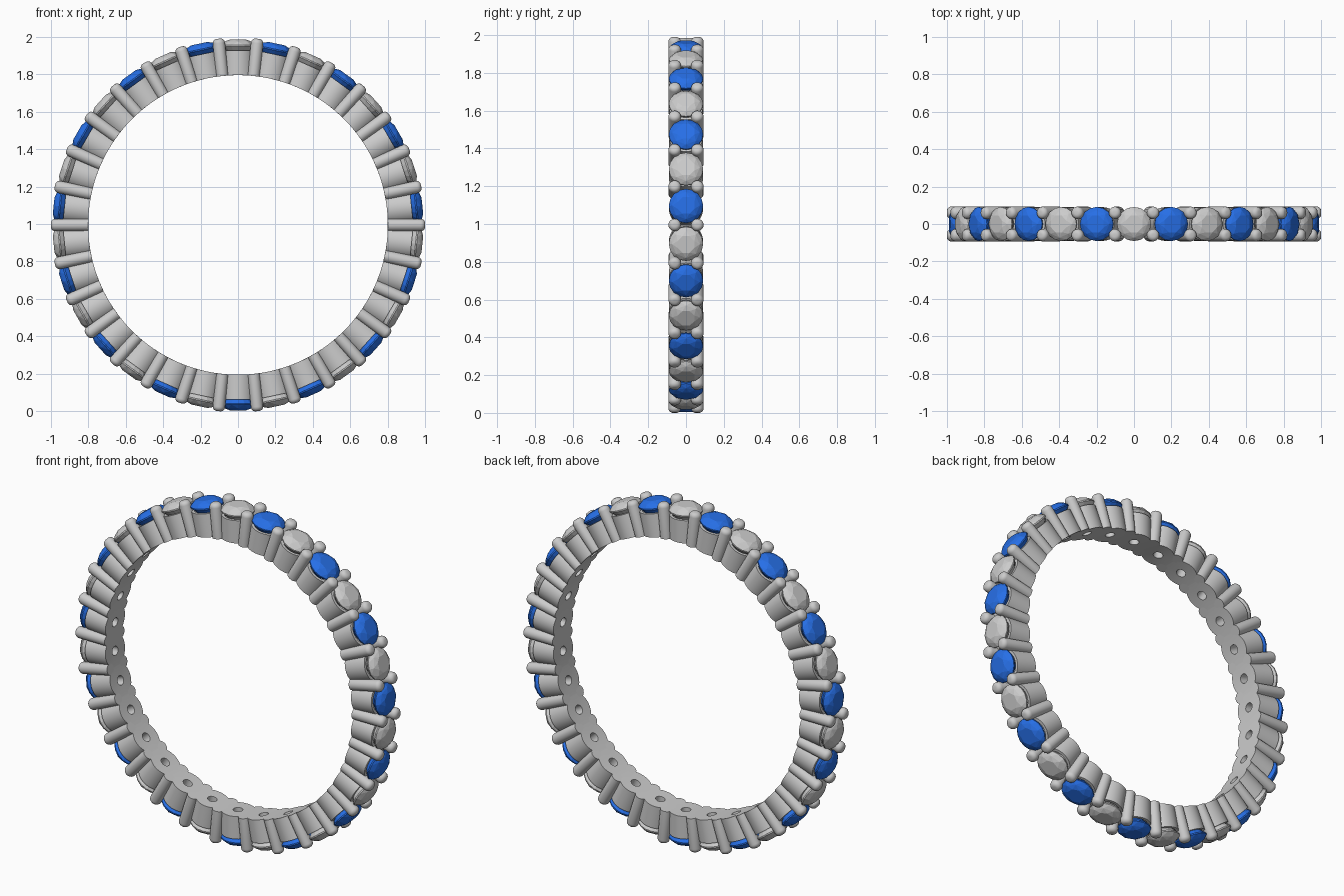
import bpy, bmesh, math
from math import sin, cos, pi, radians

if "Cube" in bpy.data.objects:
    bpy.data.objects.remove(bpy.data.objects["Cube"])

COUNT = 30
STEP = 2 * pi / COUNT
CENTRE_Z = 0.995
INNER_R = 0.80

blue = bpy.data.materials.new("blue_stone")
blue.diffuse_color = (0.02, 0.16, 0.8, 1)
blue.use_nodes = True
blue.node_tree.nodes["Principled BSDF"].inputs["Base Color"].default_value = blue.diffuse_color


def revolve(name, profile, segs, closed=False, offset_y=0.0):
    """Lathe (radius, height) points; height None means on the inner finger bore."""
    bm = bmesh.new()
    rings = []
    for r, h in profile:
        ring = []
        for i in range(segs):
            a = 2 * pi * i / segs
            x, y = r * cos(a), r * sin(a) + offset_y
            z = math.sqrt(INNER_R ** 2 - x * x) if h is None else h
            ring.append(bm.verts.new((x, y, z)))
        rings.append(ring)
    pairs = list(zip(rings, rings[1:]))
    if closed:
        pairs.append((rings[-1], rings[0]))
    for a, b in pairs:
        for i in range(segs):
            j = (i + 1) % segs
            bm.faces.new((a[i], a[j], b[j], b[i]))
    if not closed:
        bm.faces.new(rings[0])
        bm.faces.new(rings[-1])
    bmesh.ops.recalc_face_normals(bm, faces=bm.faces)
    me = bpy.data.meshes.new(name)
    bm.to_mesh(me)
    bm.free()
    for p in me.polygons:
        p.use_smooth = True
    me.set_sharp_from_angle(angle=radians(35))
    return me


def stone_mesh(name, mat=None):
    """Brilliant cut: table, crown kites, girdle and pavilion as a convex hull."""
    bm = bmesh.new()
    for n, r, h, turn in ((8, 0.048, 0.990, 0.5), (8, 0.073, 0.979, 0),
                          (16, 0.091, 0.960, 0), (16, 0.091, 0.953, 0),
                          (8, 0.030, 0.890, 0)):
        for i in range(n):
            a = 2 * pi * (i + turn) / n
            bm.verts.new((r * cos(a), r * sin(a), h))
    bm.verts.new((0, 0, 0.86))
    bmesh.ops.convex_hull(bm, input=bm.verts)
    bmesh.ops.dissolve_limit(bm, angle_limit=radians(1), verts=bm.verts, edges=bm.edges)
    bmesh.ops.recalc_face_normals(bm, faces=bm.faces)
    me = bpy.data.meshes.new(name)
    bm.to_mesh(me)
    bm.free()
    if mat:
        me.materials.append(mat)
    return me


def place(name, me, angle):
    ob = bpy.data.objects.new(name, me)
    ob.location = (0, 0, CENTRE_Z)
    ob.rotation_euler = (0, angle, 0)
    bpy.context.collection.objects.link(ob)


# Drilled cup under each stone, trimmed to the finger bore
cup = revolve("cup", [(0.026, None), (0.058, None), (0.09, None), (0.09, 0.932),
                      (0.074, 0.932), (0.026, 0.865)], 40, closed=True)

# Round-tipped prongs, front and back
tip = [(0.033 - 0.024 * (1 - cos(t)), 0.976 + 0.024 * sin(t))
       for t in [k * pi / 10 for k in range(6)]]
prongs = {side: revolve("prong_" + side, [(0.033, None)] + tip, 20, offset_y=y)
          for side, y in (("front", -0.06), ("back", 0.06))}

clear_stone = stone_mesh("clear_stone")
blue_stone = stone_mesh("blue_stone", blue)

# Repeat around the ring, alternating stone colours
for i in range(COUNT):
    a = i * STEP
    place(f"cup_{i}", cup, a)
    if i % 2:
        place(f"blue_stone_{i}", blue_stone, a)
    else:
        place(f"clear_stone_{i}", clear_stone, a)
    for side, me in prongs.items():
        place(f"prong_{side}_{i}", me, a + STEP / 2)
